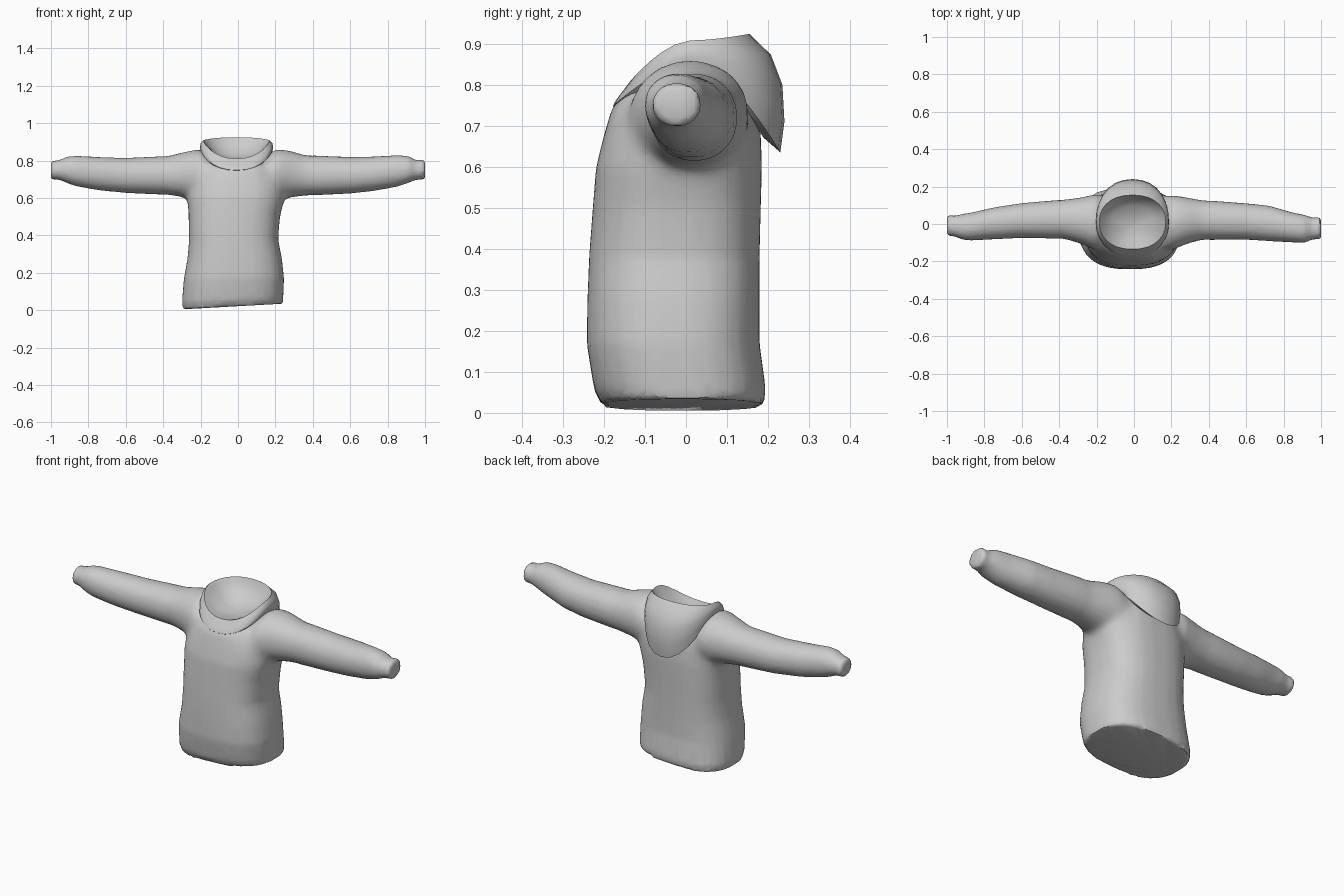
import bpy, bmesh, math

if "Cube" in bpy.data.objects:
    bpy.data.objects.remove(bpy.data.objects["Cube"])

fabric = bpy.data.materials.new("grey fabric")
fabric.diffuse_color = (0.6, 0.6, 0.6, 1)
fabric.use_nodes = True
fabric.node_tree.nodes["Principled BSDF"].inputs["Base Color"].default_value = fabric.diffuse_color


def loft(name, rings, cap_start=True, cap_end=True, tip=None):
    """Skin a list of closed rings, with flat caps or a fan to a tip point."""
    bm = bmesh.new()
    vs = [[bm.verts.new(p) for p in ring] for ring in rings]
    n = len(vs[0])
    for a, b in zip(vs, vs[1:]):
        for i in range(n):
            j = (i + 1) % n
            bm.faces.new((a[i], a[j], b[j], b[i]))
    if cap_start:
        bm.faces.new(vs[0][::-1])
    if tip:
        t = bm.verts.new(tip)
        for i in range(n):
            bm.faces.new((vs[-1][i], vs[-1][(i + 1) % n], t))
    elif cap_end:
        bm.faces.new(vs[-1])
    bmesh.ops.recalc_face_normals(bm, faces=bm.faces)
    me = bpy.data.meshes.new(name)
    bm.to_mesh(me)
    bm.free()
    me.materials.append(fabric)
    ob = bpy.data.objects.new(name, me)
    bpy.context.collection.objects.link(ob)
    return ob


def oval(lo_u, hi_u, lo_v, hi_v, power, n):
    """Rounded-box outline between the given limits."""
    pts = []
    for i in range(n):
        t = 2 * math.pi * (i + 0.5) / n
        c, s = math.cos(t), math.sin(t)
        u = math.copysign(abs(c) ** (2 / power), c)
        v = math.copysign(abs(s) ** (2 / power), s)
        pts.append(((lo_u + hi_u) / 2 + u * (hi_u - lo_u) / 2,
                    (lo_v + hi_v) / 2 + v * (hi_v - lo_v) / 2))
    return pts


def select_only(ob):
    bpy.ops.object.select_all(action='DESELECT')
    ob.select_set(True)
    bpy.context.view_layer.objects.active = ob


def apply(ob, kind, **settings):
    select_only(ob)
    mod = ob.modifiers.new(kind.lower(), kind)
    for key, value in settings.items():
        setattr(mod, key, value)
    bpy.ops.object.modifier_apply(modifier=mod.name)


# Torso: height, sideways tilt, left, right, front, back
torso_rows = [
    (0.021, 0.056, -0.295, 0.24, -0.205, 0.19),
    (0.060, 0.04, -0.30, 0.243, -0.225, 0.195),
    (0.17, 0, -0.29, 0.247, -0.243, 0.18),
    (0.28, 0, -0.27, 0.235, -0.241, 0.18),
    (0.38, 0, -0.262, 0.215, -0.237, 0.18),
    (0.50, 0, -0.265, 0.225, -0.228, 0.183),
    (0.60, 0, -0.27, 0.25, -0.22, 0.186),
    (0.68, 0, -0.25, 0.245, -0.20, 0.183),
    (0.74, 0, -0.22, 0.215, -0.182, 0.172),
    (0.785, 0, -0.20, 0.19, -0.15, 0.155),
]
body = loft("sweater_body", [
    [(x, y, z + tilt * x) for x, y in oval(l, r, f, b, 2.6, 28)]
    for z, tilt, l, r, f, b in torso_rows])

# Sleeves: distance out, front, back, bottom, top
right_rows = [
    (0.10, -0.12, 0.13, 0.62, 0.78), (0.20, -0.145, 0.16, 0.59, 0.865),
    (0.28, -0.11, 0.145, 0.60, 0.855), (0.36, -0.087, 0.13, 0.61, 0.83),
    (0.60, -0.085, 0.112, 0.622, 0.82), (0.72, -0.093, 0.10, 0.635, 0.822),
    (0.85, -0.10, 0.062, 0.658, 0.83), (0.915, -0.103, 0.05, 0.68, 0.825),
    (0.95, -0.085, 0.037, 0.695, 0.802), (1.0, -0.08, 0.036, 0.70, 0.806),
]
left_rows = [
    (0.10, -0.12, 0.13, 0.62, 0.78), (0.20, -0.145, 0.165, 0.59, 0.865),
    (0.28, -0.11, 0.145, 0.60, 0.85), (0.38, -0.08, 0.132, 0.615, 0.825),
    (0.60, -0.076, 0.113, 0.625, 0.815), (0.75, -0.083, 0.09, 0.64, 0.82),
    (0.87, -0.09, 0.062, 0.662, 0.827), (0.92, -0.085, 0.055, 0.68, 0.82),
    (0.95, -0.07, 0.045, 0.695, 0.805), (1.0, -0.062, 0.048, 0.70, 0.795),
]
for name, side, rows in (("right_sleeve", 1, right_rows), ("left_sleeve", -1, left_rows)):
    sleeve = loft(name, [
        [(side * d, y, z) for y, z in oval(f, b, lo, hi, 2.1, 16)]
        for d, f, b, lo, hi in rows])
    apply(body, 'BOOLEAN', operation='UNION', object=sleeve, solver='EXACT')
    bpy.data.objects.remove(sleeve)

# Blend the sleeves softly into the shoulders
apply(body, 'REMESH', mode='VOXEL', voxel_size=0.013)
bm = bmesh.new()
bm.from_mesh(body.data)
plain = [v for v in bm.verts if abs(v.co.x) < 0.975 and v.co.z > 0.06]
joint = [v for v in plain if 0.12 < abs(v.co.x) < 0.40 and v.co.z > 0.5]
for verts, times in ((plain, 4), (joint, 14)):
    for _ in range(times):
        bmesh.ops.smooth_vert(bm, verts=verts, factor=0.5,
                              use_axis_x=True, use_axis_y=True, use_axis_z=True)
bm.to_mesh(body.data)
bm.free()
apply(body, 'DECIMATE', ratio=0.25)
body.data.materials.clear()
body.data.materials.append(fabric)

# Hood: each ring as front (y, z), side (x, y, z), back (y, z),
# running from the neckline over the folded hood and rim down into the opening
hood_rows = [
    ((-0.165, 0.735), (0.165, -0.01, 0.82), (0.135, 0.80)),
    ((-0.178, 0.748), (0.188, 0.00, 0.845), (0.19, 0.67)),
    ((-0.174, 0.757), (0.193, 0.01, 0.855), (0.23, 0.635)),
    ((-0.168, 0.766), (0.195, 0.01, 0.865), (0.24, 0.71)),
    ((-0.160, 0.777), (0.195, 0.01, 0.877), (0.235, 0.80)),
    ((-0.150, 0.79), (0.192, 0.01, 0.892), (0.207, 0.873)),
    ((-0.135, 0.81), (0.178, 0.01, 0.908), (0.155, 0.924)),
    ((-0.115, 0.808), (0.16, 0.01, 0.885), (0.143, 0.89)),
    ((-0.085, 0.802), (0.11, 0.00, 0.83), (0.10, 0.835)),
]


def hood_ring(front, side, back, n=28):
    pts = []
    for i in range(n):
        t = 2 * math.pi * i / n
        c, s = math.cos(t), math.sin(t)
        end = front if c > 0 else back
        w = abs(c)
        pts.append((-0.008 + side[0] * math.copysign(abs(s) ** 0.9, s),
                    side[1] + (end[0] - side[1]) * w ** 0.9,
                    side[2] + (end[1] - side[2]) * w ** 1.5))
    return pts


hood = loft("hood", [hood_ring(*row) for row in hood_rows],
            cap_start=False, tip=(-0.005, -0.01, 0.797))

for ob in (body, hood):
    select_only(ob)
    bpy.ops.object.shade_smooth_by_angle(angle=math.radians(45))
